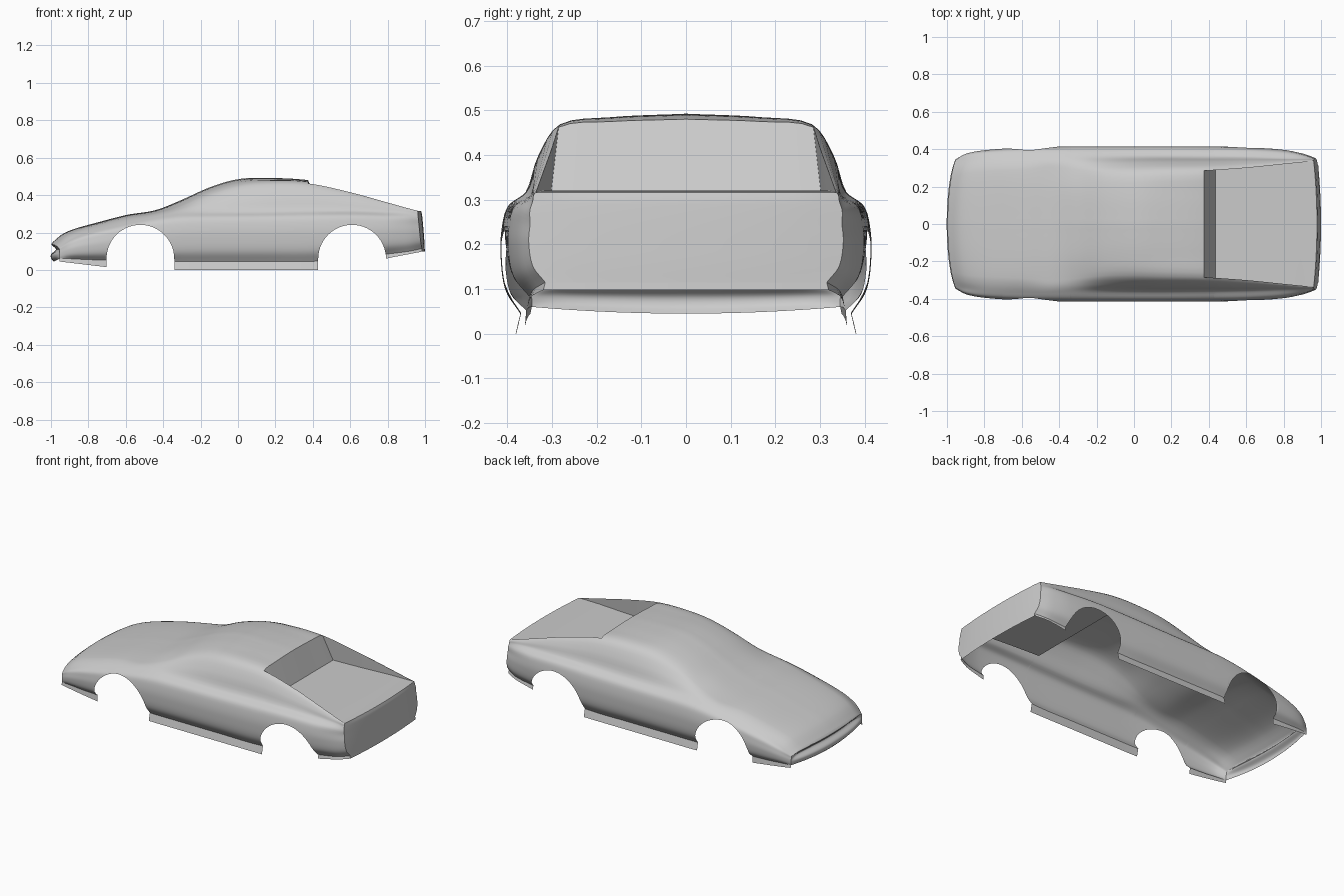
import bpy, bmesh, math
from mathutils import Vector

if "Cube" in bpy.data.objects:
    bpy.data.objects.remove(bpy.data.objects["Cube"], do_unlink=True)

paint = bpy.data.materials.new("grey_paint")
paint.use_nodes = True
GREY = (0.6, 0.6, 0.6, 1)
paint.diffuse_color = GREY
paint.node_tree.nodes["Principled BSDF"].inputs["Base Color"].default_value = GREY

# Stations: x, centre z, roof edge y, z, belt y, z, widest y, bottom y, z
STATIONS = [
    (-.955, .150, .25, .142, .330, .120, .345, .345, .060),
    (-.90, .197, .27, .187, .345, .160, .375, .350, .060),
    (-.80, .238, .28, .228, .360, .200, .394, .355, .055),
    (-.60, .293, .29, .280, .365, .250, .408, .360, .050),
    (-.44, .320, .30, .305, .362, .285, .413, .365, .046),
    (-.30, .375, .29, .345, .360, .305, .415, .370, .045),
    (-.15, .442, .275, .410, .360, .310, .415, .370, .045),
    (0, .485, .275, .452, .360, .312, .415, .370, .045),
    (.15, .492, .28, .467, .360, .314, .415, .370, .045),
    (.375, .480, .285, .462, .358, .318, .414, .370, .045),
    (.60, .435, .300, .415, .356, .318, .410, .365, .060),
    (.80, .375, .320, .360, .350, .310, .396, .350, .085),
    (.90, .345, .330, .332, .348, .305, .375, .340, .100),
    (.96, .330, .336, .316, .343, .297, .352, .315, .115),
]
XS = [s[0] for s in STATIONS]
X0, X1, ROOF_END, GLASS_END = XS[0], XS[-1], .375, .435
ARCHES, ARCH_R, ARCH_Z, EPS = (-.522, .61), .181, .06, .0006
K_EDGE, K_BELT, K_LOW = 10, 18, 22     # sample counts across a half section


def spline(ts, vs, t):
    """Cubic curve through the points (ts, vs)."""
    n = len(ts)
    i = max(j for j in range(n - 1) if j == 0 or ts[j] <= t)
    def slope(j):
        a, b = max(j - 1, 0), min(j + 1, n - 1)
        return (vs[b] - vs[a]) / (ts[b] - ts[a])
    h = ts[i + 1] - ts[i]
    s = (t - ts[i]) / h
    return ((2*s**3 - 3*s**2 + 1) * vs[i] + (s**3 - 2*s**2 + s) * h * slope(i)
            + (3*s**2 - 2*s**3) * vs[i + 1] + (s**3 - s**2) * h * slope(i + 1))


def params(x):
    return [spline(XS, [s[c] for s in STATIONS], x) for c in range(1, 9)]


def smooth(a, b, x):
    t = min(max((x - a) / (b - a), 0), 1)
    return t * t * (3 - 2 * t)


def bend(x, y, z):
    """Round the nose and tail in plan and lean the tail."""
    crown = max(0, 1 - (y / .345) ** 2)
    nose, tail = smooth(-.7, X0, x), smooth(.8, X1, x)
    return Vector((x - .034 * nose * crown + tail * (.018 * crown + .02 * (.316 - z) / .2), y, z))


def arch_height(x):
    for c in ARCHES:
        if abs(x - c) < ARCH_R:
            return ARCH_Z + math.sqrt(ARCH_R ** 2 - (x - c) ** 2)
    return None


def section(x):
    """Half cross-section from the centre line down to the sill or arch."""
    zc, ye, ze, yb, zb, ym, yl, zl = params(x)
    h = zb - zl
    pts = [(0, zc), (.6*ye, zc - .3*(zc - ze)), (ye, ze),
           ((ye + yb)/2 + .12*(ze - zb)*.6, (ze + zb)/2 + .004), (yb, zb),
           (yb + .72*(ym - yb), zb - .12*h), (ym - .003, zb - .28*h), (ym, zl + .5*h),
           (ym - .25*(ym - yl), zl + .2*h), (yl, zl)]
    ts = [0]
    for a, b in zip(pts, pts[1:]):
        ts.append(ts[-1] + math.dist(a, b))
    ys, zs = zip(*pts)
    at = lambda t: (spline(ts, ys, t), spline(ts, zs, t))
    end, arch = ts[-1], arch_height(x)
    if arch and arch > zl:
        lo, hi = ts[4], ts[-1]
        for _ in range(30):
            mid = (lo + hi) / 2
            lo, hi = (mid, hi) if at(mid)[1] > arch else (lo, mid)
        end = lo
    out = []
    for a, b, n in ((0, ts[2], K_EDGE), (ts[2], ts[4], K_BELT - K_EDGE), (ts[4], end, K_LOW)):
        out += [at(a + (b - a) * i / n) for i in range(n)]
    return [bend(x, y, z) for y, z in out + [at(end)]]


def sheet(name, grids):
    """Mirrored smooth sheet made from grids of points."""
    bm = bmesh.new()
    for grid in grids:
        rows = [[bm.verts.new(p) for p in row] for row in grid]
        for r0, r1 in zip(rows, rows[1:]):
            for i in range(len(r0) - 1):
                bm.faces.new((r0[i], r0[i + 1], r1[i + 1], r1[i]))
    bmesh.ops.remove_doubles(bm, verts=bm.verts, dist=.0001)
    bm.normal_update()
    out = 0
    for f in bm.faces:
        c = f.calc_center_median()
        out += f.normal.dot(Vector((c.x * .5, c.y, c.z - .1))) * f.calc_area()
    if out < 0:
        bmesh.ops.reverse_faces(bm, faces=bm.faces)
    me = bpy.data.meshes.new(name)
    bm.to_mesh(me)
    bm.free()
    me.materials.append(paint)
    ob = bpy.data.objects.new(name, me)
    bpy.context.collection.objects.link(ob)
    mirror = ob.modifiers.new("mirror", "MIRROR")
    mirror.use_axis = (False, True, False)
    mirror.merge_threshold = .0005
    bpy.ops.object.select_all(action='DESELECT')
    ob.select_set(True)
    bpy.context.view_layer.objects.active = ob
    bpy.ops.object.shade_smooth_by_angle(angle=math.radians(35))


# Station positions, packed closely at the arch ends
xs = {X0, X1, ROOF_END, GLASS_END}
xs |= {round(X0 + .02 * i, 4) for i in range(1, 96)}
xs = {x for x in xs if all(abs(x - c) > ARCH_R + .003 for c in ARCHES)} | {ROOF_END, GLASS_END}
for c in ARCHES:
    xs |= {c - ARCH_R - EPS, c + ARCH_R + EPS}
    xs |= {c - (ARCH_R - EPS / 2) * math.cos(math.pi * i / 28) for i in range(29)}
xs = sorted(xs)
rows = {x: section(x) for x in xs}

# Body: bonnet, windscreen and roof, with sides running to the tail
sheet("body_shell", [[rows[x] for x in xs if x <= ROOF_END],
                     [rows[x][K_EDGE:] for x in xs if x >= ROOF_END]])

# Inner faces of the rear buttresses
wall = []
for x in (x for x in xs if x >= ROOF_END):
    top = rows[x][K_EDGE]
    low = max(.32 - .004 * smooth(.8, X1, x), top.z - (x - ROOF_END) / .06 * .14)
    low = min(low, top.z)
    y = top.y + .1 * (top.z - low)
    wall.append([top, bend(x, y, low)])
sheet("buttress_inner_wall", [wall])

# Sloping rear window
foot = wall[[x for x in xs if x >= ROOF_END].index(GLASS_END)][1]
roof_edge = rows[ROOF_END][:K_EDGE + 1]
sheet("rear_window", [[roof_edge, [Vector((GLASS_END, p.y / roof_edge[-1].y * foot.y, foot.z))
                                   for p in roof_edge]]])

# Flat rear deck
deck = [[bend(x, w[1].y * i / 10, w[1].z) for i in range(11)]
        for x, w in zip([x for x in xs if x >= ROOF_END], wall) if x >= GLASS_END]
sheet("rear_deck", [deck])


def end_panel(name, x, top, side, profile, dip):
    """Panel spanning an end of the body between its two side edges."""
    grid = []
    for j, s in enumerate(side):
        t = j / (len(side) - 1)
        row = []
        for p in top:
            f = p.y / top[-1].y
            q = bend(x, s.y * f, s.z + (p.z - top[-1].z) * (1 - t) - dip * t * (1 - f * f))
            q.x += spline(*zip(*profile), t) * (1 - f ** 6)
            row.append(q)
        grid.append(row)
    sheet(name, [grid])


nose, tail = rows[X0], rows[X1]
end_panel("nose_panel", X0, nose[:K_BELT + 1], nose[K_BELT:],
          [(0, 0), (.18, -.008), (.42, .016), (.65, -.01), (.85, -.01), (1, .004)], .015)
end_panel("tail_panel", X1, deck[-1], tail[K_EDGE:],
          [(0, 0), (.3, .004), (.7, .003), (1, 0)], 0)


# Lower skirts along the nose, sills and tail
def skirt(xa, xb, za, zb, flare):
    grid = []
    for x in (x for x in xs if xa <= x <= xb):
        top = rows[x][-1]
        z = za + (zb - za) * (x - xa) / (xb - xa)
        grid.append([top, Vector((top.x, top.y + flare, z))])
    return grid


f, r = ARCHES
front_in, rear_in = f + ARCH_R, r - ARCH_R
sheet("side_skirts", [skirt(X0, f - ARCH_R, .045, .015, .003),
                      skirt(front_in, rear_in, 0, 0, .011),
                      skirt(r + ARCH_R, X1, .06, .098, .004)])
corner = tail[-1]
sheet("tail_lip", [[[bend(X1, corner.y * i / 10, corner.z), bend(X1, (corner.y + .004) * i / 10, .098)]
                    for i in range(11)]])
